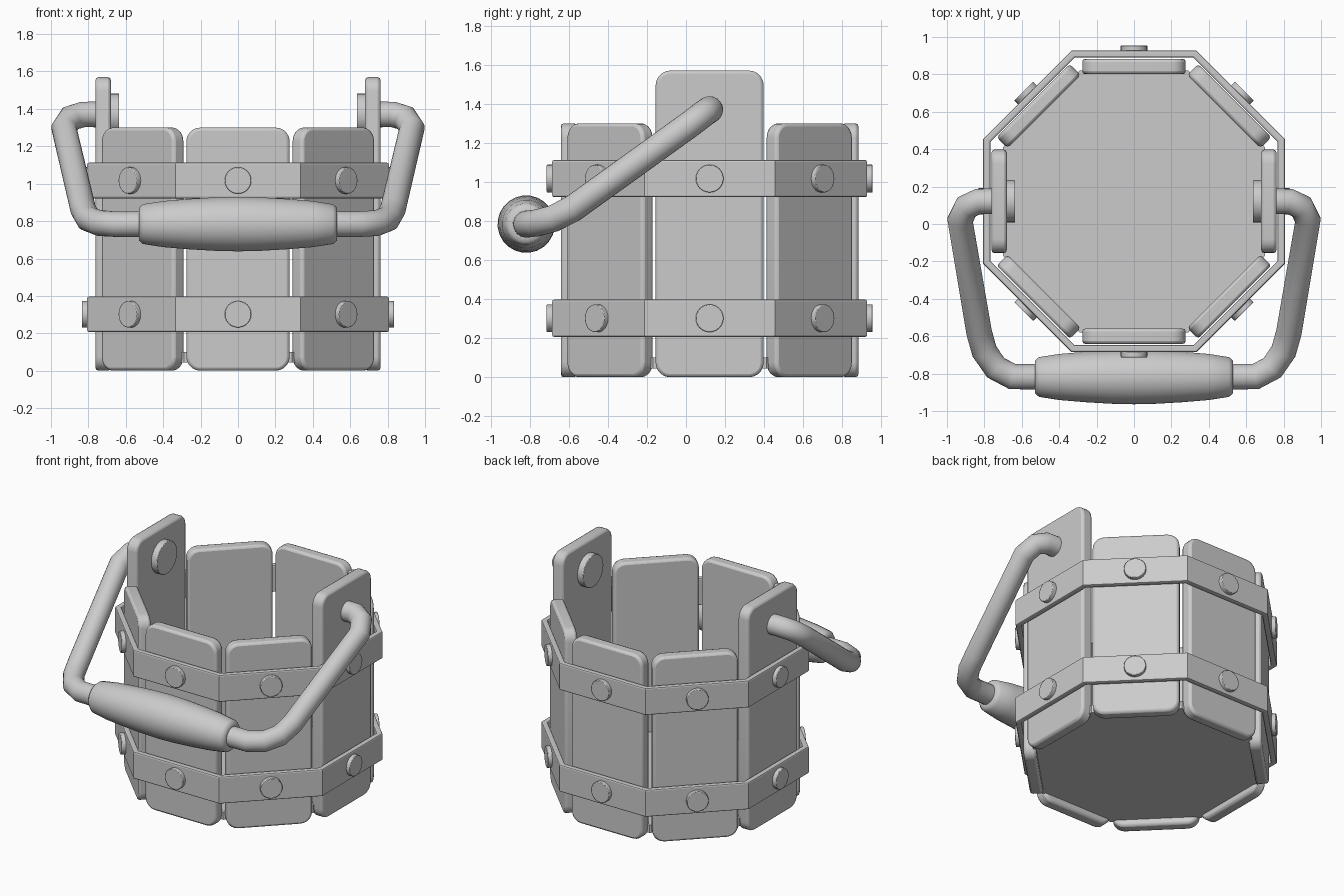
import bpy, bmesh
from math import pi, cos, radians
from mathutils import Matrix, Vector

if "Cube" in bpy.data.objects:
    bpy.data.objects.remove(bpy.data.objects["Cube"])

CENTRE = Matrix.Translation((0, 0.121, 0))   # axis of the bucket
PLANK_IN, PLANK_OUT, BAND_OUT = 0.68, 0.762, 0.806

grey = bpy.data.materials.new("plain grey")
grey.use_nodes = True
grey.diffuse_color = (0.6, 0.6, 0.6, 1)
grey.node_tree.nodes["Principled BSDF"].inputs["Base Color"].default_value = (0.6, 0.6, 0.6, 1)


def finish(name, bm, matrix=Matrix(), bevel=0, solid=0, smooth=35):
    """Turn a bmesh into a shaded object with optional thickness and soft edges."""
    bmesh.ops.recalc_face_normals(bm, faces=bm.faces)
    mesh = bpy.data.meshes.new(name)
    bm.to_mesh(mesh)
    bm.free()
    mesh.transform(matrix)
    mesh.materials.append(grey)
    obj = bpy.data.objects.new(name, mesh)
    bpy.context.collection.objects.link(obj)
    if solid:
        mod = obj.modifiers.new("thickness", "SOLIDIFY")
        mod.thickness, mod.offset, mod.use_even_offset = solid, -1, True
    if bevel:
        mod = obj.modifiers.new("soft edges", "BEVEL")
        mod.width, mod.segments = bevel, 2
        mod.limit_method, mod.angle_limit = "ANGLE", radians(50)
    if smooth:
        bpy.ops.object.select_all(action="DESELECT")
        obj.select_set(True)
        bpy.context.view_layer.objects.active = obj
        bpy.ops.object.shade_smooth_by_angle(angle=radians(smooth))


def facing(i):
    """Matrix whose +x axis points out of side i of the octagon."""
    return CENTRE @ Matrix.Rotation(i * pi / 4, 4, "Z")


def plank(name, i, height):
    bm = bmesh.new()
    size = (PLANK_OUT - PLANK_IN, 0.553, height)
    bmesh.ops.create_cube(bm, size=1, matrix=Matrix.Diagonal((*size, 1)))
    corners = [e for e in bm.edges if abs(e.verts[0].co.x - e.verts[1].co.x) > 0.01]
    bmesh.ops.bevel(bm, geom=corners, offset=0.075, segments=5, profile=0.5, affect="EDGES")
    place = Matrix.Translation(((PLANK_IN + PLANK_OUT) / 2, 0, height / 2))
    finish(name, bm, facing(i) @ place, bevel=0.016)


def octagon(name, apothem, z0, z1, caps, **kw):
    bm = bmesh.new()
    r = apothem / cos(pi / 8)
    bmesh.ops.create_cone(bm, segments=8, radius1=r, radius2=r, depth=z1 - z0, cap_ends=caps,
                          matrix=Matrix.Rotation(pi / 8, 4, "Z"))
    finish(name, bm, CENTRE @ Matrix.Translation((0, 0, (z0 + z1) / 2)), smooth=0, **kw)


def disc(name, i, x0, x1, z, radius):
    """Flat rivet head lying on side i, between distances x0 and x1 from the axis."""
    bm = bmesh.new()
    bmesh.ops.create_cone(bm, segments=24, radius1=radius, radius2=radius, depth=x1 - x0,
                          cap_ends=True, matrix=Matrix.Rotation(pi / 2, 4, "Y"))
    finish(name, bm, facing(i) @ Matrix.Translation(((x0 + x1) / 2, 0, z)), bevel=0.004)


def loft(name, rings):
    """Skin a closed tube through (centre, direction, radius) rings."""
    bm = bmesh.new()
    loops = []
    for centre, direction, radius in rings:
        side = direction.cross(Vector((0, 0.6, -0.8))).normalized()
        up = direction.cross(side)
        loops.append([bm.verts.new(centre + radius * (cos(a) * side + cos(a - pi / 2) * up))
                      for a in (k * 2 * pi / 24 for k in range(24))])
    for a, b in zip(loops, loops[1:]):
        for k in range(24):
            bm.faces.new((a[k - 1], a[k], b[k], b[k - 1]))
    bm.faces.new(loops[0])
    bm.faces.new(loops[-1])
    finish(name, bm, smooth=60)


# Wooden staves, the two at the sides taller to hold the handle
for i in range(8):
    tall = i in (0, 4)
    plank("tall_stave" if tall else "stave", i, 1.57 if tall else 1.30)

# Recessed floor and the two hoops with their rivets
octagon("floor", 0.70, 0.045, 0.10, True)
for label, z in (("lower", 0.302), ("upper", 1.017)):
    octagon(label + "_hoop", BAND_OUT, z - 0.095, z + 0.095, False, solid=0.038, bevel=0.009)
    for i in range(8):
        disc(label + "_rivet", i, BAND_OUT - 0.02, 0.834, z, 0.071)

# Pivot heads inside the tall staves
for i in (0, 4):
    disc("pivot_head", i, 0.635, PLANK_IN + 0.01, 1.37, 0.113)

# Bent arms of the handle, mirrored
path = [Vector(p) for p in (
    (0.72, 0.121, 1.37), (0.83, 0.121, 1.37), (0.895, 0.092, 1.35), (0.93, 0.02, 1.295),
    (0.828, -0.58, 0.863), (0.8, -0.68, 0.812), (0.74, -0.768, 0.789),
    (0.65, -0.816, 0.784), (0.45, -0.818, 0.784))]
for label, sx in (("left", 1), ("right", -1)):
    pts = [Vector((p.x * sx, p.y, p.z)) for p in path]
    rings = []
    for k, p in enumerate(pts):
        before = (p - pts[max(k - 1, 0)]).normalized()
        after = (pts[min(k + 1, len(pts) - 1)] - p).normalized()
        rings.append((p, (before + after).normalized(), 0.069))
    loft(label + "_handle_arm", rings)

# Swollen grip at the front
half = [(0.53, 0.066), (0.528, 0.09), (0.508, 0.107), (0.4, 0.124), (0.257, 0.136), (0.12, 0.144)]
profile = [(-x, r) for x, r in half] + [(0, 0.147)] + [(x, r) for x, r in reversed(half)]
loft("handle_grip", [(Vector((x, -0.818, 0.784)), Vector((1, 0, 0)), r) for x, r in profile])
